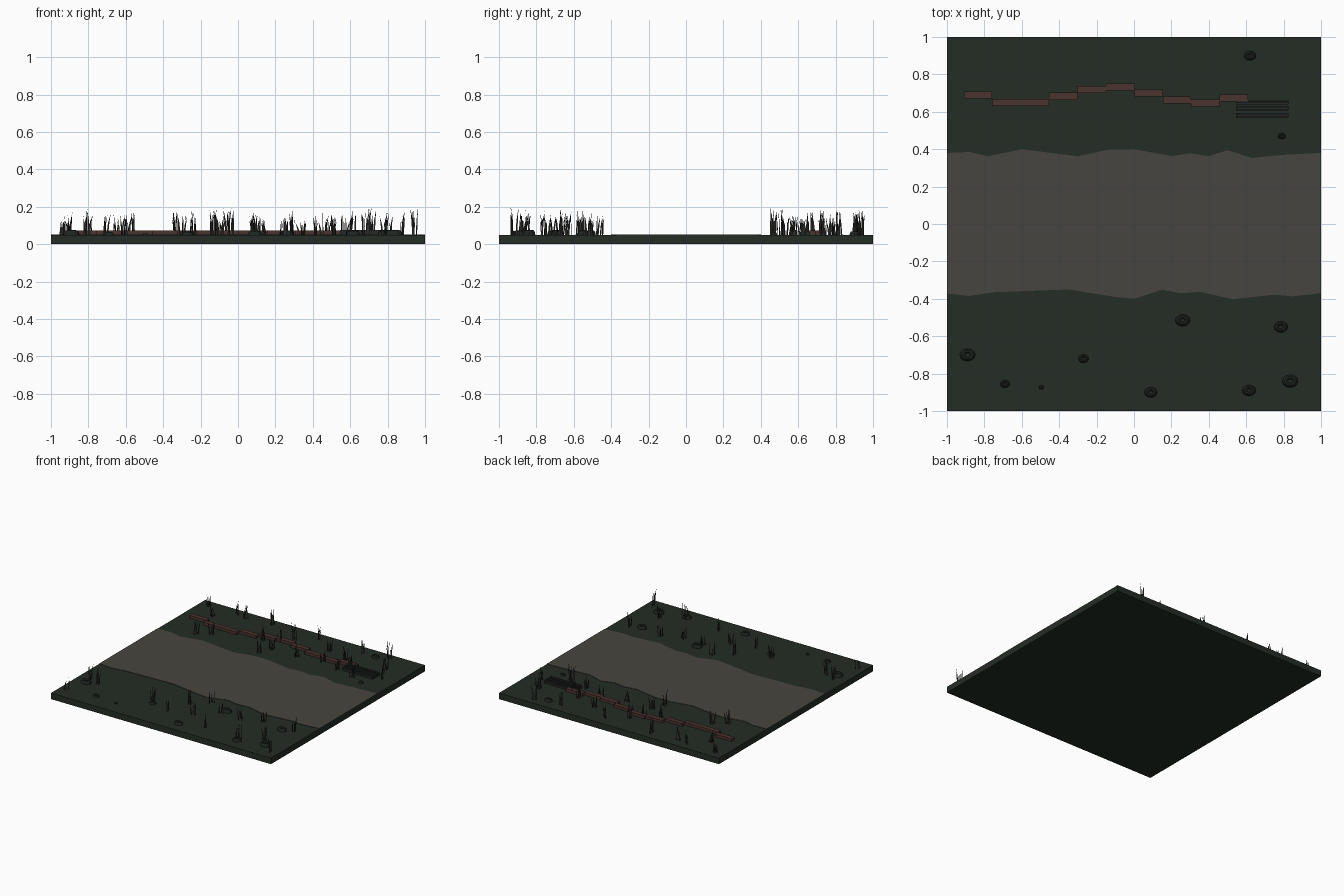
import bpy, bmesh, math, random
from mathutils import Vector

if "Cube" in bpy.data.objects:
    bpy.data.objects.remove(bpy.data.objects["Cube"])

random.seed(4)
TOP = 0.05


def mat(name, rgb):
    m = bpy.data.materials.new(name)
    m.diffuse_color = (*rgb, 1)
    m.use_nodes = True
    m.node_tree.nodes["Principled BSDF"].inputs["Base Color"].default_value = m.diffuse_color
    return m


GREEN = mat("dark_moss", (0.017, 0.026, 0.018))
ROAD = mat("grey_dirt", (0.063, 0.059, 0.050))
BRICK = mat("red_brown", (0.068, 0.033, 0.028))
IRON = mat("dark_iron", (0.018, 0.024, 0.022))
STONE = mat("dark_earth", (0.014, 0.020, 0.016))
REED = mat("dry_reed", (0.030, 0.029, 0.027))


def finish(name, bm, material):
    me = bpy.data.meshes.new(name)
    bm.to_mesh(me)
    bm.free()
    me.materials.append(material)
    ob = bpy.data.objects.new(name, me)
    bpy.context.collection.objects.link(ob)
    return ob


def add_box(bm, x0, x1, y0, y1, z0, z1):
    vs = bmesh.ops.create_cube(bm, size=1)["verts"]
    for v in vs:
        v.co = Vector((x1 if v.co.x > 0 else x0,
                       y1 if v.co.y > 0 else y0,
                       z1 if v.co.z > 0 else z0))


# Ground slab
bm = bmesh.new()
add_box(bm, -1, 1, -1, 1, 0, TOP)
finish("ground_slab", bm, GREEN)

# Dirt road with wavy edges, a thin plate over the slab
far = [(-1, .38), (-.88, .385), (-.78, .362), (-.6, .4), (-.3, .362), (-.14, .397),
       (0, .4), (.2, .363), (.3, .378), (.4, .363), (.5, .395), (.63, .353), (.8, .37), (1, .38)]
near = [(-1, -.372), (-.88, -.385), (-.75, -.365), (-.35, -.35), (-.1, -.39), (0, -.4),
        (.15, -.352), (.25, -.37), (.35, -.363), (.53, -.402), (.75, -.378), (.85, -.387), (1, -.37)]
bm = bmesh.new()
face = bm.faces.new([bm.verts.new((x, y, TOP)) for x, y in near + far[::-1]])
out = bmesh.ops.extrude_face_region(bm, geom=[face])
for v in out["geom"]:
    if isinstance(v, bmesh.types.BMVert):
        v.co.z += 0.003
bmesh.ops.recalc_face_normals(bm, faces=bm.faces)
finish("dirt_road", bm, ROAD)

# Low broken wall made of stepped blocks
bm = bmesh.new()
for i, y in enumerate([.69, .65, .65, .683, .72, .733, .70, .662, .647, .673]):
    x = -.91 + i * .152
    add_box(bm, x, x + .152, y - .019, y + .019, TOP, .073)
finish("low_wall", bm, BRICK)

# Three iron bars lying beside the wall
bm = bmesh.new()
for y in (.582, .618, .652):
    add_box(bm, .545, .825, y - .012, y + .012, TOP, .066)
    add_box(bm, .545, .825, y - .006, y + .006, .066, .076)
finish("iron_bars", bm, IRON)

# Small round mounds with a raised rim and a dimple, turned from a profile
bm = bmesh.new()
profile = [(1, 0), (.92, .45), (.75, .75), (.5, .8), (.3, .6)]
for x, y, r in [(-.89, -.70, .042), (-.69, -.855, .026), (-.495, -.873, .014),
                (-.27, -.72, .028), (.09, -.9, .035), (.26, -.515, .04),
                (.615, -.89, .037), (.785, -.55, .038), (.835, -.84, .043),
                (.62, .9, .032), (.79, .47, .021)]:
    n = 12
    rings = []
    for pr, pz in profile:
        rings.append([bm.verts.new((x + r * pr * math.cos(t * math.tau / n),
                                    y + .8 * r * pr * math.sin(t * math.tau / n),
                                    TOP + .75 * r * pz)) for t in range(n)])
    for a, b in zip(rings, rings[1:]):
        for k in range(n):
            bm.faces.new((a[k], a[(k + 1) % n], b[(k + 1) % n], b[k]))
    bm.faces.new(rings[-1])
finish("mounds", bm, STONE)

# Tufts of thin upright reed blades on both verges
tufts = [(-.94, -.88), (-.92, .93), (-.65, .93), (-.70, .47), (-.61, .53), (-.57, .90),
         (-.34, .93), (.09, .92), (.49, .91), (.71, .94), (.80, .76), (-.13, .47),
         (-.10, .57), (-.13, .72), (.13, .57), (.34, .61), (.52, .56), (.68, .51),
         (.46, .73), (-.90, -.63), (-.81, -.66), (-.30, -.67), (-.11, -.75), (-.04, -.56),
         (.09, -.70), (.08, -.46), (.24, -.57), (.43, -.57), (.59, -.51), (.61, -.87),
         (.78, -.76), (.87, -.52), (-.79, .80), (-.24, .67), (.27, .80), (.56, .66),
         (.94, -.92), (.88, .62), (-.05, .82), (.28, -.84)]
bm = bmesh.new()
for x, y in tufts:
    tall = random.uniform(.1, .15)
    for _ in range(6):
        a = random.uniform(0, math.pi)
        side = Vector((math.cos(a), math.sin(a), 0))
        base = Vector((x + random.uniform(-.018, .018), y + random.uniform(-.018, .018), TOP))
        h = tall * random.uniform(.6, 1)
        lean = side * random.uniform(-.02, .02)
        w = side * .005
        mid = base + lean * .4 + Vector((0, 0, h * .55))
        tip = base + lean + Vector((0, 0, h))
        b0, b1, m0, m1, t = [bm.verts.new(p) for p in
                             (base - w, base + w, mid - w * .8, mid + w * .8, tip)]
        bm.faces.new((b0, b1, m1, m0))
        bm.faces.new((m0, m1, t))
finish("reed_tufts", bm, REED)
